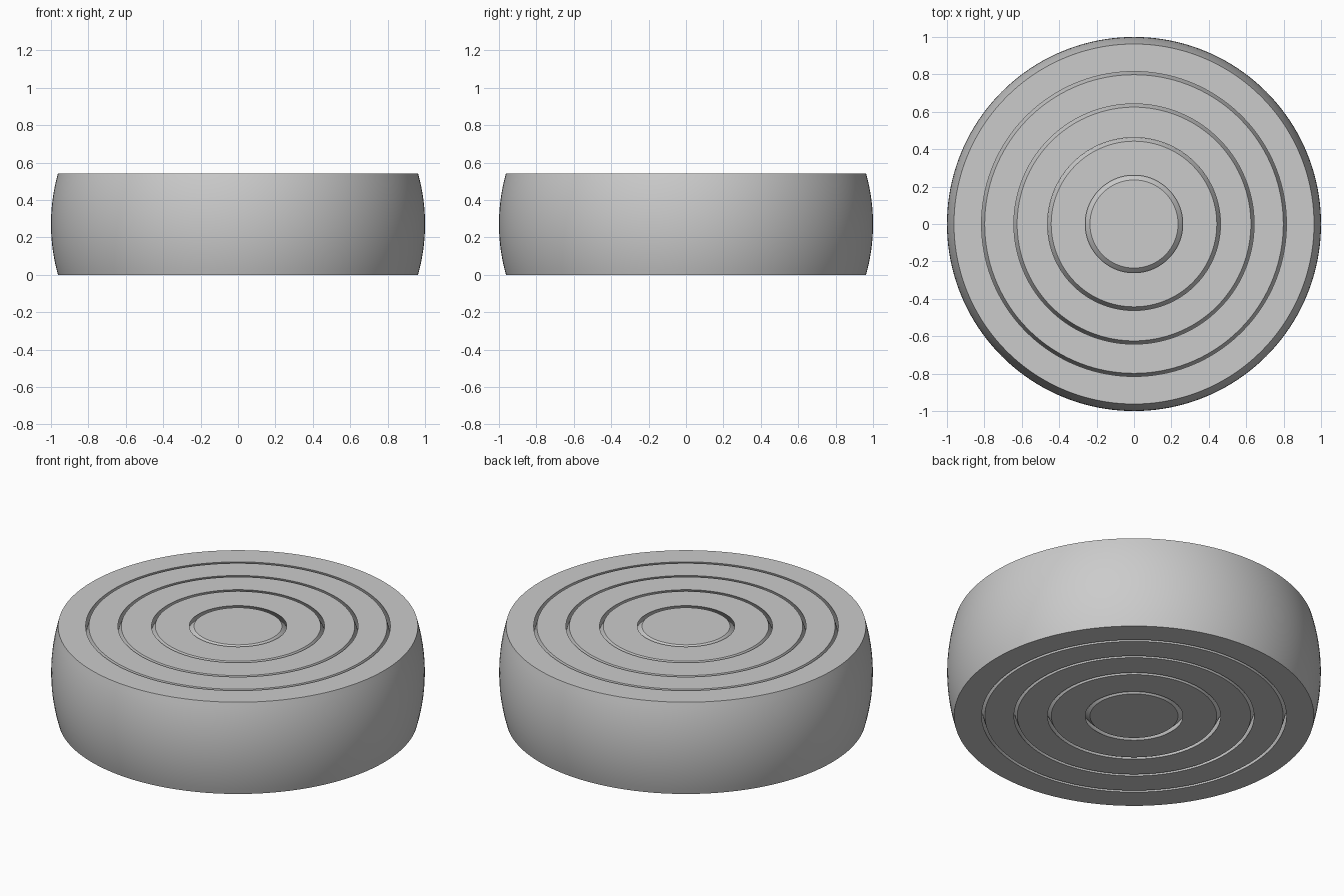
import bpy, bmesh, math

if "Cube" in bpy.data.objects:
    bpy.data.objects.remove(bpy.data.objects["Cube"])

HALF = 0.271      # half of the total height
SEGMENTS = 160    # steps around the axis
ARC = 16          # steps along each spherical wall

grey = bpy.data.materials.new("light grey")
grey.diffuse_color = (0.6, 0.6, 0.6, 1)
grey.use_nodes = True
grey.node_tree.nodes["Principled BSDF"].inputs["Base Color"].default_value = grey.diffuse_color


def sphere_arc(radius):
    """Spherical wall profile from the bottom cut to the top cut."""
    a = math.asin(HALF / radius)
    angles = [-a + 2 * a * i / ARC for i in range(ARC + 1)]
    return [(radius * math.cos(t), radius * math.sin(t) + HALF) for t in angles]


def lathe(name, profile, closed):
    """Spin a profile of (radius, z) points around the vertical axis."""
    bm = bmesh.new()
    rings = []
    for r, z in profile:
        rings.append([bm.verts.new((r * math.cos(2 * math.pi * i / SEGMENTS),
                                    r * math.sin(2 * math.pi * i / SEGMENTS), z))
                      for i in range(SEGMENTS)])
    pairs = list(zip(rings, rings[1:]))
    if closed:
        pairs.append((rings[-1], rings[0]))
    for low, high in pairs:
        for i in range(SEGMENTS):
            j = (i + 1) % SEGMENTS
            bm.faces.new((low[i], low[j], high[j], high[i]))
    if not closed:
        bm.faces.new(rings[0][::-1])
        bm.faces.new(rings[-1])
    bmesh.ops.recalc_face_normals(bm, faces=bm.faces)
    mesh = bpy.data.meshes.new(name)
    bm.to_mesh(mesh)
    bm.free()
    mesh.materials.append(grey)
    obj = bpy.data.objects.new(name, mesh)
    bpy.context.collection.objects.link(obj)
    bpy.ops.object.select_all(action='DESELECT')
    obj.select_set(True)
    bpy.context.view_layer.objects.active = obj
    bpy.ops.object.shade_smooth_by_angle(angle=math.radians(25))


# Solid core: a sphere cut flat at top and bottom
lathe("core", sphere_arc(0.359), closed=False)

# Nested rings, each with a spherical inner socket and outer wall
sizes = [(0.376, 0.519), (0.536, 0.681), (0.697, 0.843), (0.859, 1.0)]
for n, (inner, outer) in enumerate(sizes, 1):
    lathe(f"ring_{n}", sphere_arc(outer) + sphere_arc(inner)[::-1], closed=True)
